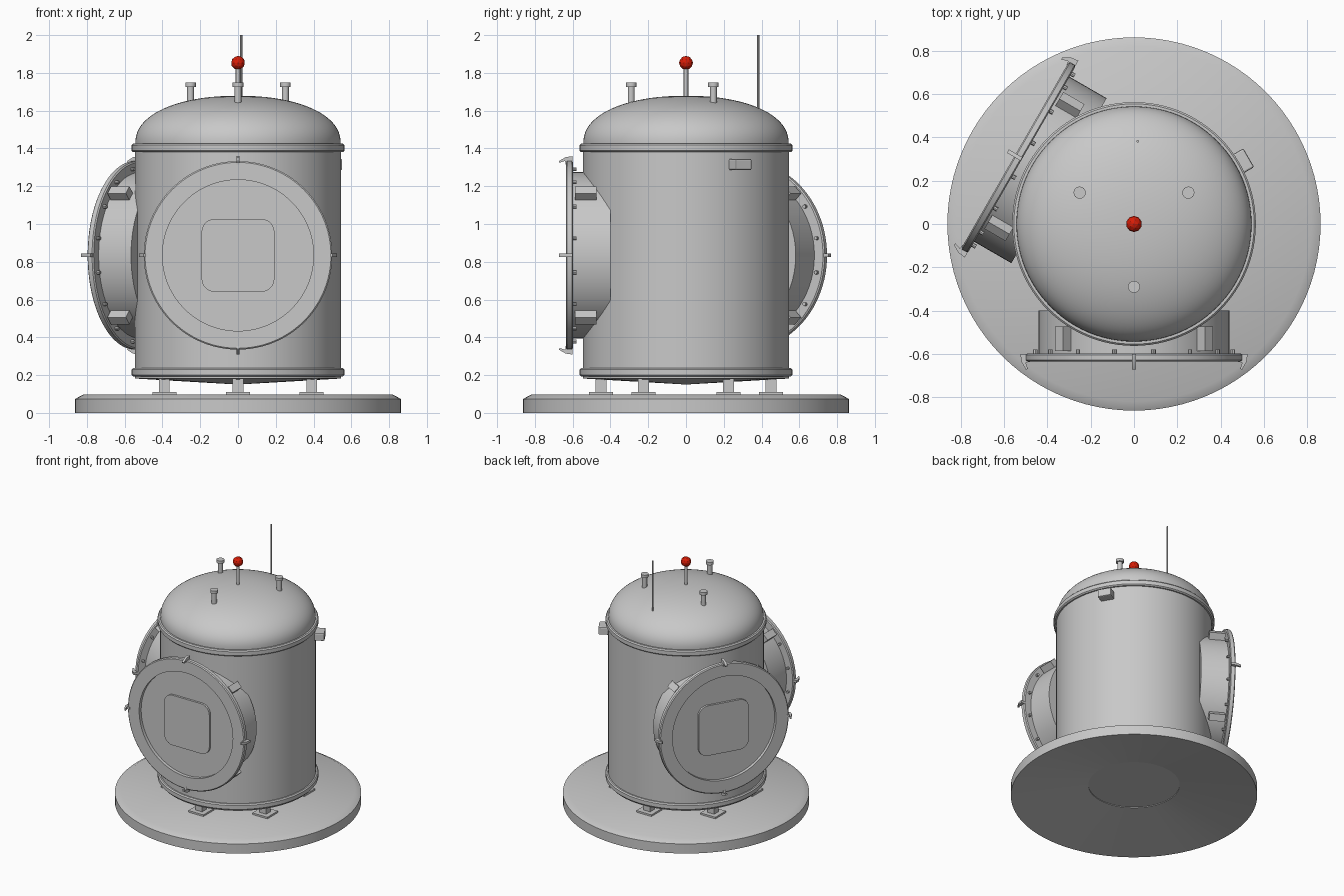
import bpy, bmesh
from math import sin, cos, pi, radians
from mathutils import Matrix, Vector

cube = bpy.data.objects.get("Cube")
if cube:
    bpy.data.objects.remove(cube, do_unlink=True)


def material(name, rgb):
    m = bpy.data.materials.new(name)
    m.use_nodes = True
    m.diffuse_color = (*rgb, 1)
    m.node_tree.nodes["Principled BSDF"].inputs["Base Color"].default_value = (*rgb, 1)
    return m


GREY = material("steel grey", (0.58, 0.58, 0.58))
RED = material("beacon red", (0.68, 0.012, 0.002))
IDENT = Matrix.Identity(4)


def finish(name, bm, mat=GREY, matrix=IDENT, smooth=True):
    bmesh.ops.remove_doubles(bm, verts=bm.verts, dist=1e-5)
    bmesh.ops.recalc_face_normals(bm, faces=bm.faces)
    me = bpy.data.meshes.new(name)
    bm.to_mesh(me)
    bm.free()
    me.materials.append(mat)
    ob = bpy.data.objects.new(name, me)
    bpy.context.collection.objects.link(ob)
    ob.matrix_world = matrix
    if smooth:
        bpy.ops.object.select_all(action='DESELECT')
        ob.select_set(True)
        bpy.context.view_layer.objects.active = ob
        bpy.ops.object.shade_smooth_by_angle(angle=radians(30))
    return ob


def lathe(name, profile, steps=64, matrix=IDENT):
    """Turn a (radius, height) profile around the local z axis."""
    bm = bmesh.new()
    verts = [bm.verts.new((r, 0, z)) for r, z in profile]
    edges = [bm.edges.new(pair) for pair in zip(verts, verts[1:])]
    bmesh.ops.spin(bm, geom=verts + edges, cent=(0, 0, 0), axis=(0, 0, 1),
                   angle=2 * pi, steps=steps)
    return finish(name, bm, GREY, matrix)


def rod(name, r, z0, z1, x=0, y=0, sides=16, matrix=IDENT):
    return lathe(name, [(0, z0), (r, z0), (r, z1), (0, z1)], sides,
                 matrix @ Matrix.Translation((x, y, 0)))


def box(name, size, centre, matrix=IDENT, bevel=0):
    bm = bmesh.new()
    bmesh.ops.create_cube(bm, size=1)
    bmesh.ops.scale(bm, vec=size, verts=bm.verts)
    bmesh.ops.translate(bm, vec=centre, verts=bm.verts)
    if bevel:
        bmesh.ops.bevel(bm, geom=bm.edges[:], offset=bevel, segments=2,
                        profile=0.5, affect='EDGES')
    return finish(name, bm, GREY, matrix, smooth=False)


def prism(name, points, offset, matrix=IDENT):
    """Extrude a closed outline by an offset."""
    bm = bmesh.new()
    face = bm.faces.new([bm.verts.new(p) for p in points])
    new = bmesh.ops.extrude_face_region(bm, geom=[face], use_keep_orig=True)["geom"]
    bmesh.ops.translate(bm, vec=offset, verts=[v for v in new if isinstance(v, bmesh.types.BMVert)])
    return finish(name, bm, GREY, matrix)


def turn(angle):
    return Matrix.Rotation(angle, 4, 'Z')


# Base slab with chamfered rim, hollowed underneath as a shallow cone
lathe("base", [(0, 0.092), (0.32, 0.092), (0.32, 0.087), (0.862, 0), (0.862, 0.074),
               (0.82, 0.097), (0, 0.097)], 96)

# Tank shell, dished bottom and domed lid
lathe("tank_body", [(0, 0.15), (0.545, 0.182), (0.545, 1.4)], 96)
angles = [i * pi / 48 for i in range(24)]
dome = [(0.543 * cos(a) ** 0.93, 1.432 + 0.247 * sin(a) ** 0.93) for a in angles]
lathe("dome", [(0.543, 1.38)] + dome + [(0, 1.679)], 96)
for name, z in (("lower_band", 0.193), ("upper_band", 1.38)):
    lathe(name, [(0.53, z), (0.555, z), (0.563, z + 0.008), (0.563, z + 0.037),
                 (0.555, z + 0.045), (0.53, z + 0.045)], 96)

# Six legs with foot plates, all squared to the axes
for i in range(6):
    a = pi / 6 + i * pi / 3
    x, y = 0.45 * cos(a), 0.45 * sin(a)
    box("leg", (0.056, 0.056, 0.11), (x, y, 0.15))
    box("foot_plate", (0.128, 0.128, 0.014), (x, y, 0.103))

# Lid posts, beacon and aerial
for i in range(3):
    a = -pi / 2 + i * 2 * pi / 3
    x, y = 0.29 * cos(a), 0.29 * sin(a)
    rod("lid_post", 0.018, 1.6, 1.73, x, y)
    rod("lid_post_cap", 0.028, 1.726, 1.748, x, y)
rod("beacon_mast", 0.012, 1.66, 1.84)
bm = bmesh.new()
bmesh.ops.create_icosphere(bm, subdivisions=2, radius=0.037)
finish("beacon", bm, RED, Matrix.Translation((0, 0, 1.853)), smooth=False)
rod("aerial", 0.006, 1.59, 2.0, 0.017, 0.382, 8)

# Junction box on the back left of the shell
box("junction_box", (0.1, 0.1, 0.06), (0.562, 0, 1.315), turn(pi / 6), 0.008)


def rounded_square(half, radius, z, n=6):
    pts = []
    for q in range(4):
        c = Matrix.Rotation(q * pi / 2, 3, 'Z') @ Vector((half - radius, half - radius, z))
        for k in range(n + 1):
            a = q * pi / 2 + k * pi / 2 / n
            pts.append(c + Vector((radius * cos(a), radius * sin(a), 0)))
    return pts


CLAW = [(0.48, 0.6), (0.525, 0.6), (0.52, 0.637), (0.499, 0.673),
        (0.49, 0.669), (0.5, 0.64), (0.48, 0.637)]


def hatch(prefix, angle):
    # Local z points outward from the tank
    m = Matrix.Translation((0, 0, 0.834)) @ turn(angle) @ Matrix.Rotation(pi / 2, 4, 'X')
    lathe(prefix + "_neck", [(0, 0.4), (0.44, 0.4), (0.44, 0.605)], 64, m)
    lathe(prefix + "_door", [(0.43, 0.598), (0.492, 0.598), (0.499, 0.604), (0.499, 0.629),
                             (0.492, 0.635), (0.4, 0.635), (0.4, 0.61), (0, 0.61)], 96, m)
    prism(prefix + "_window", rounded_square(0.193, 0.07, 0.608), (0, 0, 0.018), m)
    for i in range(16):
        a = (i + 0.5) * pi / 8
        rod(prefix + "_bolt", 0.01, 0.58, 0.6, 0.465 * cos(a), 0.465 * sin(a), 8, m)
    for i in range(4):
        prism(prefix + "_claw", [(r, -0.009, d) for r, d in CLAW], (0, 0.018, 0),
              m @ turn(i * pi / 2))
        box(prefix + "_hinge_block", (0.08, 0.052, 0.113), (0.45, 0, 0.531),
            m @ turn(pi / 4 + i * pi / 2))


hatch("front_hatch", 0)
hatch("rear_right_hatch", -2 * pi / 3)
